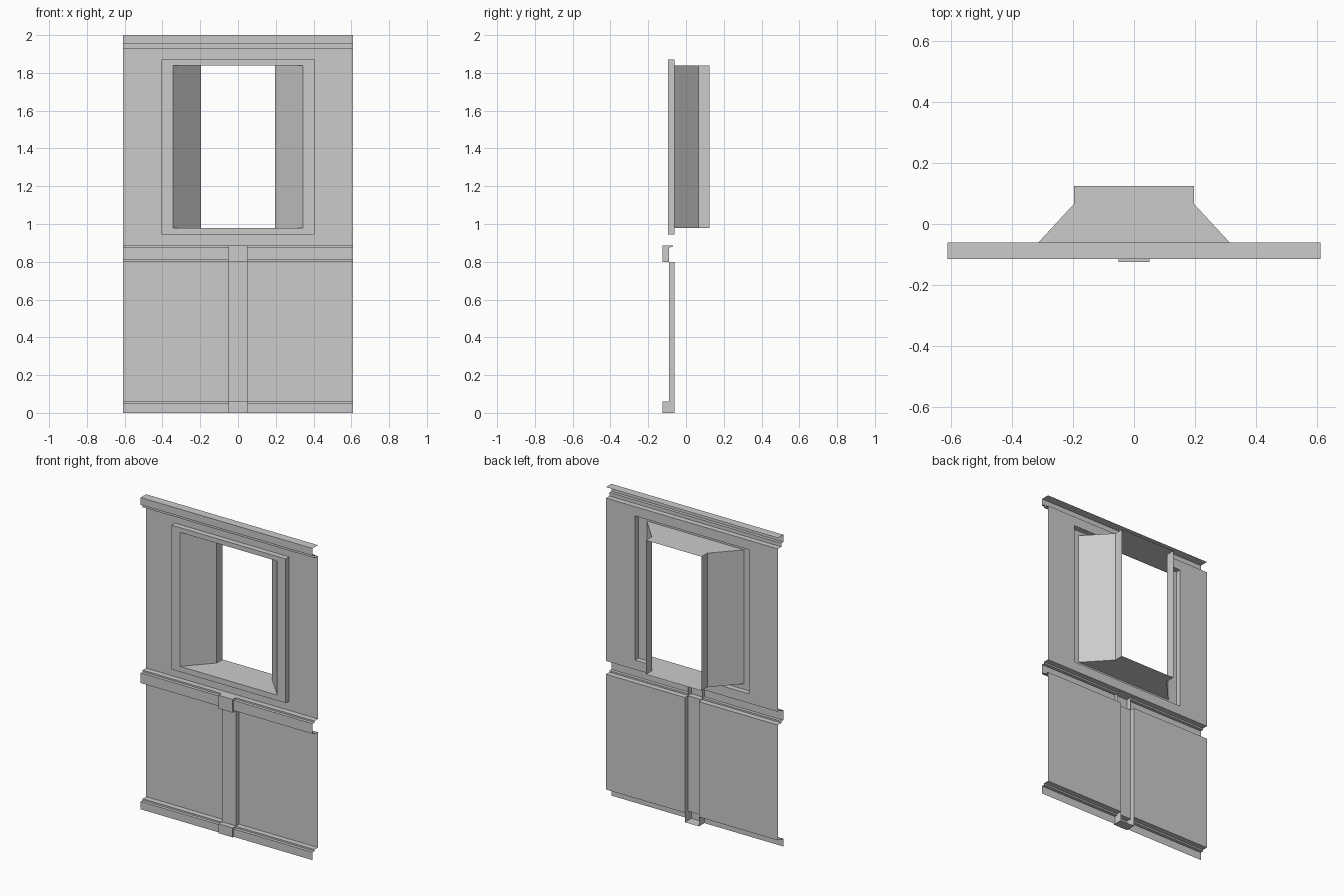
import bpy, bmesh

if "Cube" in bpy.data.objects:
    bpy.data.objects.remove(bpy.data.objects["Cube"])

W = 0.61          # half width of the panel
P = 0.05          # half width of the pilaster
BACK = -0.06      # plane of the wall sheet
STEP, LIP = -0.095, -0.115   # moulding depths


def make(name, verts, faces):
    mesh = bpy.data.meshes.new(name)
    mesh.from_pydata(verts, [], faces)
    bm = bmesh.new()
    bm.from_mesh(mesh)
    bmesh.ops.remove_doubles(bm, verts=bm.verts, dist=1e-5)
    bm.to_mesh(mesh)
    bm.free()
    obj = bpy.data.objects.new(name, mesh)
    bpy.context.collection.objects.link(obj)
    return obj


def sweep(name, profile, spans, ends=()):
    """Sheet following a (y, z) profile, top to bottom, along each x span."""
    verts, faces = [], []
    for x0, x1 in spans:
        base = len(verts)
        for y, z in profile:
            verts += [(x0, y, z), (x1, y, z)]
        for i in range(len(profile) - 1):
            a = base + 2 * i
            faces.append((a, a + 2, a + 3, a + 1))
        for poly in ends:
            for x, order in ((x0, reversed(poly)), (x1, poly)):
                n = len(verts)
                verts += [(x, y, z) for y, z in order]
                faces.append(tuple(range(n, n + len(poly))))
    return make(name, verts, faces)


def rings(name, loops):
    """Bridge a series of upright rectangles (y, half width, z low, z high)."""
    verts, faces = [], []
    for y, h, lo, hi in loops:
        verts += [(-h, y, lo), (h, y, lo), (h, y, hi), (-h, y, hi)]
    for k in range(len(loops) - 1):
        for i in range(4):
            j = (i + 1) % 4
            a, b = 4 * k, 4 * k + 4
            faces.append((a + i, a + j, b + j, b + i))
    return make(name, verts, faces)


# Upper wall with window hole, raised frame and splayed reveal
rings("upper_wall", [(BACK, W, 0.885, 1.93), (BACK, 0.405, 0.945, 1.87)])
rings("window_frame", [(BACK, 0.405, 0.945, 1.87), (STEP, 0.405, 0.945, 1.87),
                       (STEP, 0.345, 0.98, 1.84)])
rings("window_reveal", [(STEP, 0.345, 0.98, 1.84), (0.065, 0.197, 0.98, 1.84),
                        (0.125, 0.197, 0.98, 1.84)])

# Lower panels and mouldings, interrupted by the pilaster
halves = [(-W, -P), (P, W)]
sweep("lower_panels", [(BACK, 0.80), (BACK, 0.06)], halves)
sweep("top_moulding", [(BACK, 2.0), (LIP, 2.0), (LIP, 1.953), (STEP, 1.953),
                       (STEP, 1.93), (BACK, 1.93)], [(-W, W)])
sweep("middle_rail", [(BACK, 0.885), (STEP, 0.885), (STEP, 0.875), (LIP, 0.875),
                      (LIP, 0.81), (STEP, 0.81), (STEP, 0.80), (BACK, 0.80)], halves)
sweep("base_moulding", [(BACK, 0.06), (STEP, 0.06), (STEP, 0.05), (LIP, 0.05),
                        (LIP, 0.0)], halves)

# Central pilaster with cap and foot blocks
front = -0.125
sweep("pilaster",
      [(BACK, 0.885), (front, 0.885), (front, 0.80), (-0.09, 0.80), (-0.09, 0.06),
       (front, 0.06), (front, 0.0), (BACK, 0.0)],
      [(-P, P)],
      ends=[[(front, 0.80), (-0.09, 0.80), (-0.09, 0.875), (-0.07, 0.88),
             (-0.07, 0.885), (front, 0.885)],
            [(-0.09, 0.06), (BACK, 0.06), (BACK, 0.80), (-0.09, 0.80)],
            [(front, 0.0), (BACK, 0.0), (BACK, 0.06), (front, 0.06)]])
